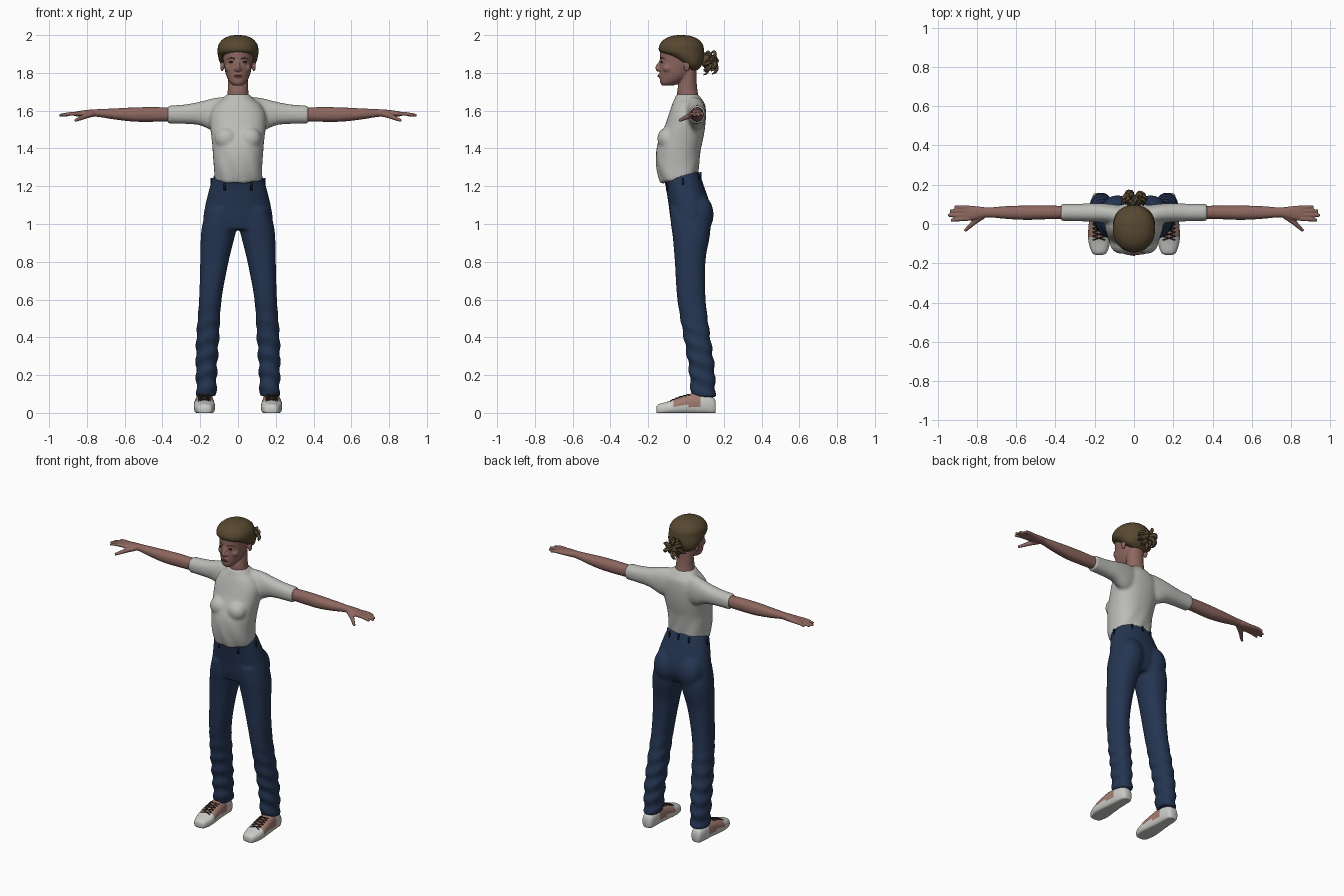
import bpy, bmesh, math, random
from mathutils import Matrix, Vector

if "Cube" in bpy.data.objects:
    bpy.data.objects.remove(bpy.data.objects["Cube"])

random.seed(4)


def material(name, *rgb):
    m = bpy.data.materials.new(name)
    m.diffuse_color = (*rgb, 1)
    m.use_nodes = True
    m.node_tree.nodes["Principled BSDF"].inputs["Base Color"].default_value = m.diffuse_color
    return m


SKIN = material("skin", .27, .135, .115)
SHIRT = material("shirt_white", .50, .50, .48)
DENIM = material("denim_blue", .018, .036, .085)
SEAM = material("dark_navy", .006, .010, .025)
HAIR = material("hair_brown", .095, .064, .030)
SHOE = material("shoe_white", .60, .60, .58)
PANEL = material("shoe_pink", .36, .20, .165)
DARK = material("dark_brown", .025, .018, .015)
LIP = material("lip_red", .25, .09, .085)


def spline(rows, steps=5):
    """Catmull-Rom interpolation of a list of tuples."""
    out = []
    for i in range(len(rows) - 1):
        quad = [rows[max(0, min(len(rows) - 1, i + k))] for k in (-1, 0, 1, 2)]
        for s in range(steps):
            t = s / steps
            out.append([.5 * (2 * b + (c - a) * t + (2 * a - 5 * b + 4 * c - d) * t * t
                              + (3 * b - a - 3 * c + d) * t ** 3) for a, b, c, d in zip(*quad)])
    return out + [list(rows[-1])]


def skin_rings(bm, rings):
    rings = [[bm.verts.new(p) for p in r] for r in rings]
    n = len(rings[0])
    for a, b in zip(rings, rings[1:]):
        for i in range(n):
            bm.faces.new((a[i], a[(i + 1) % n], b[(i + 1) % n], b[i]))
    bm.faces.new(rings[0][::-1])
    bm.faces.new(rings[-1])


def loft(bm, axis, rows, power=2.2, n=32):
    """Rows are (position on axis, u min, u max, v min, v max)."""
    rings = []
    for t, u0, u1, v0, v1 in spline(rows):
        ring = []
        for i in range(n):
            c, s = math.cos(math.tau * i / n), math.sin(math.tau * i / n)
            u = (u0 + u1) / 2 + (u1 - u0) / 2 * math.copysign(abs(c) ** (2 / power), c)
            v = (v0 + v1) / 2 + (v1 - v0) / 2 * math.copysign(abs(s) ** (2 / power), s)
            ring.append({'x': (t, u, v), 'y': (u, t, v), 'z': (u, v, t)}[axis])
        rings.append(ring)
    skin_rings(bm, rings)


def tube(bm, rows, n=8, steps=4):
    """Rows are (x, y, z, radius)."""
    pts = spline(rows, steps)
    rings = []
    for i, p in enumerate(pts):
        d = Vector(pts[min(i + 1, len(pts) - 1)][:3]) - Vector(pts[max(i - 1, 0)][:3])
        q = d.to_track_quat('Z', 'Y')
        rings.append([Vector(p[:3]) + q @ Vector((math.cos(math.tau * k / n), math.sin(math.tau * k / n), 0)) * p[3]
                      for k in range(n)])
    skin_rings(bm, rings)


def ball(bm, centre, radii):
    bmesh.ops.create_uvsphere(bm, u_segments=16, v_segments=10, radius=1,
                              matrix=Matrix.Translation(centre) @ Matrix.Diagonal((*radii, 1)))


def mirror(bm):
    new = bmesh.ops.duplicate(bm, geom=bm.verts[:] + bm.edges[:] + bm.faces[:])["geom"]
    for v in new:
        if isinstance(v, bmesh.types.BMVert):
            v.co.x *= -1


def finish(bm, name, mats, voxel=0, relax=4):
    """Make the object; a voxel size melts overlapping volumes into one skin."""
    bmesh.ops.recalc_face_normals(bm, faces=bm.faces[:])
    me = bpy.data.meshes.new(name)
    bm.to_mesh(me)
    bm.free()
    ob = bpy.data.objects.new(name, me)
    bpy.context.collection.objects.link(ob)
    if voxel:
        r = ob.modifiers.new("melt", 'REMESH')
        r.mode, r.voxel_size = 'VOXEL', voxel
        s = ob.modifiers.new("relax", 'SMOOTH')
        s.factor, s.iterations = .5, relax
        dg = bpy.context.evaluated_depsgraph_get()
        me = bpy.data.meshes.new_from_object(ob.evaluated_get(dg))
        ob.modifiers.clear()
        ob.data = me
    me.materials.clear()
    for m in mats:
        me.materials.append(m)
    me.polygons.foreach_set("use_smooth", [True] * len(me.polygons))
    bpy.context.view_layer.update()
    return ob


def sym(rows):
    return [(z, -h, h, a, b) for z, h, a, b in rows]


# shirt: torso, bust and sleeves
bm = bmesh.new()
loft(bm, 'x', [(.04, -.03, .09, 1.50, 1.675), (.12, 0, .102, 1.49, 1.668), (.20, .01, .106, 1.522, 1.648),
               (.28, .014, .103, 1.530, 1.633), (.372, .016, .102, 1.531, 1.627)])
ball(bm, (.062, -.098, 1.452), (.062, .055, .06))
mirror(bm)
loft(bm, 'z', sym([(1.235, .125, -.135, .063), (1.30, .130, -.156, .067), (1.39, .134, -.158, .078),
                   (1.46, .141, -.138, .093), (1.52, .148, -.112, .102), (1.58, .146, -.092, .106),
                   (1.63, .122, -.075, .102), (1.66, .085, -.062, .085), (1.687, .060, -.052, .064)]), 2.3)
shirt = finish(bm, "shirt", [SHIRT], .009, 6)
for v in shirt.data.vertices:
    low = max(0, min(1, (1.42 - v.co.z) / .18))
    v.co += v.normal * .003 * low * math.sin(70 * v.co.x + 30 * v.co.z)
    if v.co.z < 1.3:  # hem dips at the front
        v.co.z += .2 * (v.co.y + .03) * (1.3 - v.co.z) / .065

# trousers: hips, seat and legs
bm = bmesh.new()
loft(bm, 'z', [(1.08, .01, .165, -.085, .12), (1.0, .004, .188, -.08, .130), (.93, .018, .197, -.07, .125),
               (.80, .050, .200, -.059, .103), (.60, .087, .206, -.046, .104), (.40, .100, .220, -.012, .129),
               (.25, .110, .223, .013, .150), (.085, .116, .219, .028, .157)])
ball(bm, (.085, .065, 1.05), (.085, .082, .11))
mirror(bm)
loft(bm, 'z', sym([(1.262, .125, -.123, .066), (1.2, .148, -.108, .095), (1.1, .173, -.092, .128),
                   (1.03, .184, -.083, .128), (.97, .18, -.07, .10)]))
trousers = finish(bm, "trousers", [DENIM], .009, 5)
for v in trousers.data.vertices:
    low = max(0, min(1, (.62 - v.co.z) / .3))
    v.co += v.normal * .004 * low * math.sin(75 * v.co.z + 25 * v.co.y + 20 * abs(v.co.x))
    if v.co.z > 1.2:  # waistband dips at the front
        v.co.z += .2 * (v.co.y + .03) * (v.co.z - 1.2) / .065
bpy.context.view_layer.update()

# belt loops
bm = bmesh.new()
for deg in (-50, 0, 50, 90, 130, 180, 230):
    d = Vector((math.cos(math.radians(deg)), math.sin(math.radians(deg)), 0))
    z = 1.222 + .03 * d.y
    hit, loc, _, _ = trousers.ray_cast(Vector((0, -.015, z)) + d, -d)
    if hit:
        bmesh.ops.create_cube(bm, size=1, matrix=Matrix.Translation(loc) @ d.to_track_quat('X', 'Z').to_matrix().to_4x4()
                              @ Matrix.Diagonal((.009, .010, .045, 1)))
finish(bm, "belt_loops", [SEAM])

# arms with palms, fingers and thumbs
bm = bmesh.new()
loft(bm, 'x', [(.33, .027, .092, 1.544, 1.616), (.45, .024, .094, 1.541, 1.619), (.55, .021, .094, 1.542, 1.617),
               (.65, .026, .091, 1.553, 1.612), (.74, .034, .084, 1.567, 1.608), (.78, .028, .088, 1.567, 1.606),
               (.83, .018, .093, 1.568, 1.600), (.865, .018, .093, 1.571, 1.593)], 2.2, 24)
for y0, y1, tip in ((.084, .088, .912), (.066, .067, .938), (.046, .044, .946), (.027, .020, .932)):
    tube(bm, [(.84, y0, 1.584, .011), (.89, (y0 + y1) / 2, 1.583, .0105), (tip, y1, 1.574, .008)])
tube(bm, [(.77, .04, 1.583, .016), (.81, .012, 1.570, .014), (.84, -.015, 1.557, .011), (.862, -.036, 1.548, .008)])
mirror(bm)
finish(bm, "arms", [SKIN], .0045, 2)

# head with neck, nose and ears
bm = bmesh.new()
ball(bm, (.084, .004, 1.835), (.010, .017, .028))
ball(bm, (.040, -.095, 1.825), (.030, .030, .026))
mirror(bm)
loft(bm, 'z', sym([(1.732, .022, -.125, -.07), (1.748, .042, -.137, -.03), (1.78, .060, -.139, .02),
                   (1.82, .071, -.140, .05), (1.87, .079, -.138, .075), (1.92, .083, -.135, .082),
                   (1.96, .072, -.112, .065), (1.98, .045, -.08, .03)]), 2.1)
loft(bm, 'z', sym([(1.63, .066, -.042, .078), (1.70, .055, -.047, .062), (1.76, .054, -.036, .056),
                   (1.82, .054, -.035, .056)]), 2)
tube(bm, [(0, -.128, 1.872, .008), (0, -.140, 1.850, .009), (0, -.153, 1.825, .012), (0, -.142, 1.812, .010)])
for x in (-.013, .013):
    ball(bm, (x, -.143, 1.820), (.009, .010, .008))
ball(bm, (0, -.136, 1.784), (.024, .011, .011))
head = finish(bm, "head", [SKIN], .0045, 4)


def on_face(x, z):
    return head.ray_cast(Vector((x, -1, z)), Vector((0, 1, 0)))[1]


# eyes, brows and lips
bm = bmesh.new()
ball(bm, on_face(.034, 1.857), (.014, .005, .0055))
mirror(bm)
finish(bm, "eyes", [DARK])
bm = bmesh.new()
tube(bm, [(*on_face(x, z), r) for x, z, r in ((.016, 1.874, .0025), (.035, 1.880, .003), (.054, 1.872, .0015))])
mirror(bm)
finish(bm, "eyebrows", [HAIR])
bm = bmesh.new()
ball(bm, on_face(0, 1.788), (.021, .005, .0035))
ball(bm, on_face(0, 1.781), (.017, .005, .0035))
finish(bm, "lips", [LIP])

# hair cap, its lower front sinks into the head to form the hairline
bm = bmesh.new()
loft(bm, 'z', sym([(1.815, .050, .02, .062), (1.835, .084, -.008, .080), (1.86, .098, -.045, .092),
                   (1.89, .106, -.098, .097), (1.915, .108, -.141, .096), (1.95, .103, -.139, .089),
                   (1.98, .078, -.112, .062), (1.996, .042, -.072, .022), (2.0, .010, -.04, -.015)]), 2.1, 40)
finish(bm, "hair_cap", [HAIR])

# curly tied hair at the back
bm = bmesh.new()
ball(bm, (0, .108, 1.865), (.038, .032, .038))
for i in range(46):
    a = random.uniform(0, math.tau)
    r = random.uniform(.5, 1)
    x, y, z = .07 * r * math.cos(a), random.uniform(.11, .158), 1.858 + .058 * r * math.sin(a)
    tube(bm, [(0, .092, 1.866, .010), (x * .5, y + .004, z * .5 + .935, .010),
              (x * .9, y, z, .008), (x * 1.05, y - .018, z - .012, .003)], 6)
finish(bm, "tied_curls", [HAIR])

# shoes with coloured side panels
bm = bmesh.new()
loft(bm, 'y', [(-.157, .160, .196, .005, .030), (-.145, .138, .214, -.01, .046), (-.09, .122, .232, -.01, .062),
               (-.03, .124, .233, -.01, .086), (.04, .130, .226, -.01, .104), (.10, .134, .220, -.01, .100),
               (.145, .142, .210, -.01, .080), (.157, .155, .200, .005, .060)], 2.6)
for v in bm.verts:
    v.co.z = max(v.co.z, 0)
mirror(bm)
shoes = finish(bm, "shoes", [SHOE, PANEL])
for p in shoes.data.polygons:
    c = p.center
    p.material_index = int(c.z > .036 and -.07 < c.y < .075)

# laces
bm = bmesh.new()
for k in range(5):
    y = -.072 + .02 * k
    for s in (-1, 1):
        row = []
        for f in (-.032, -.011, .011, .032):
            yy = y + s * f * .3
            loc = shoes.ray_cast(Vector((.178 + f, yy, 1)), Vector((0, 0, -1)))[1]
            row.append((*loc, .0035))
        tube(bm, row, 6, 3)
mirror(bm)
finish(bm, "laces", [DARK])
